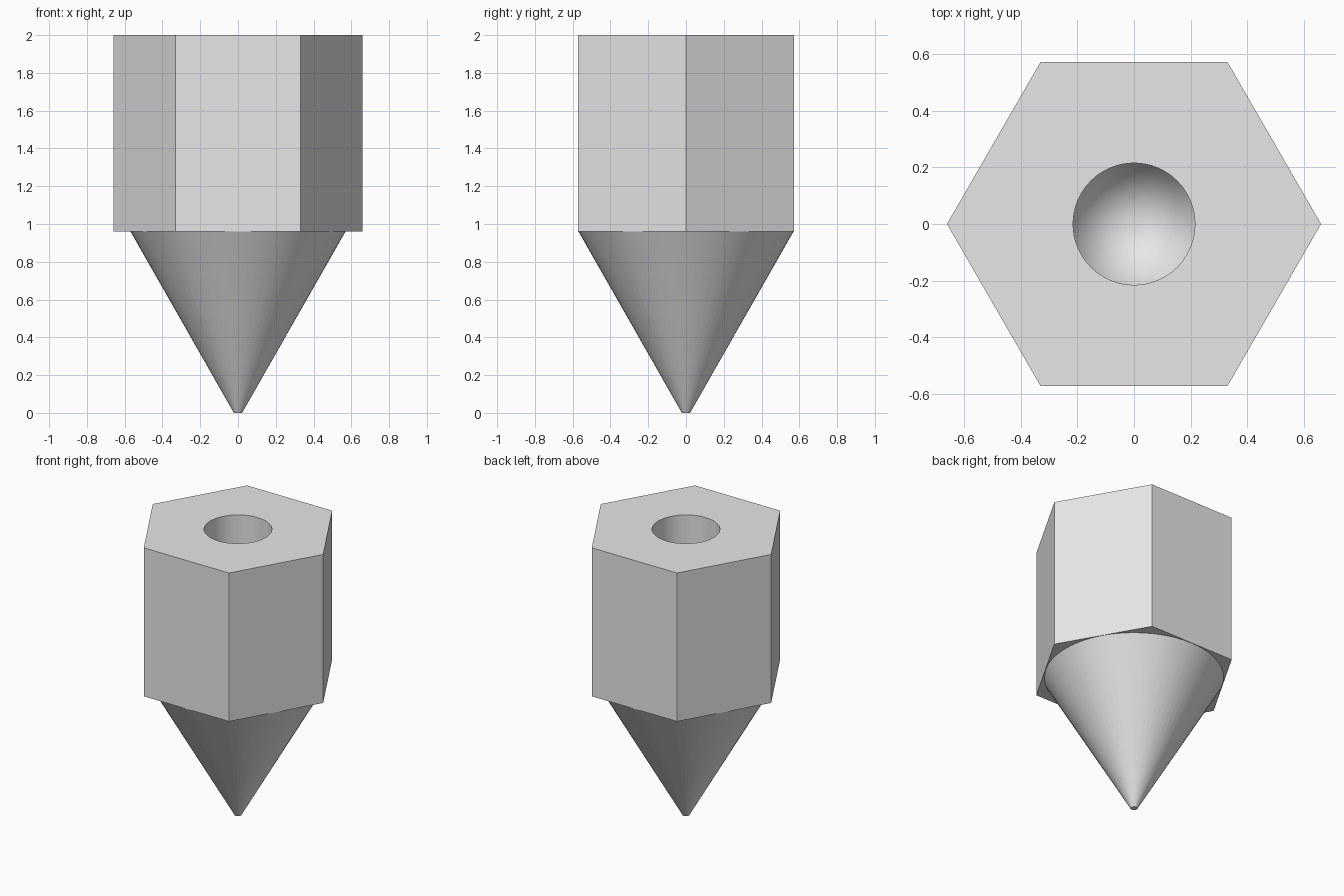
import bpy
import bmesh
from math import cos, sin, pi, radians

if "Cube" in bpy.data.objects:
    bpy.data.objects.remove(bpy.data.objects["Cube"])

HEX_RADIUS = 0.66
CONE_RADIUS = 0.569
TIP_RADIUS = 0.022
BORE_RADIUS = 0.215
SHOULDER_Z, TOP_Z = 0.96, 2.0
BORE_CONE_Z, BORE_END_Z = 0.45, 0.08
SIDES = 64

metal = bpy.data.materials.new("light grey metal")
metal.use_nodes = True
metal.diffuse_color = (0.8, 0.8, 0.8, 1)
metal.node_tree.nodes["Principled BSDF"].inputs["Base Color"].default_value = metal.diffuse_color

bm = bmesh.new()


def ring(sides, radius, z):
    """Closed loop of edges around the z axis."""
    verts = [bm.verts.new((radius * cos(2 * pi * i / sides),
                           radius * sin(2 * pi * i / sides), z)) for i in range(sides)]
    edges = [bm.edges.new((verts[i - 1], verts[i])) for i in range(sides)]
    return verts, edges


def wall(a, b):
    """Quads between two loops with the same number of sides."""
    for i in range(len(a[0])):
        bm.faces.new((a[0][i - 1], a[0][i], b[0][i], b[0][i - 1]))


def annulus(a, b):
    """Flat face between two loops in one plane."""
    bmesh.ops.triangle_fill(bm, edges=a[1] + b[1], use_beauty=True)


# Outer cone with its small flat tip
tip = ring(SIDES, TIP_RADIUS, 0)
cone_top = ring(SIDES, CONE_RADIUS, SHOULDER_Z)
bm.faces.new(tip[0])
wall(tip, cone_top)

# Hexagonal body with flat shoulder
hex_low = ring(6, HEX_RADIUS, SHOULDER_Z)
hex_top = ring(6, HEX_RADIUS, TOP_Z)
annulus(cone_top, hex_low)
wall(hex_low, hex_top)

# Blind bore ending in a point
bore_top = ring(SIDES, BORE_RADIUS, TOP_Z)
bore_low = ring(SIDES, BORE_RADIUS, BORE_CONE_Z)
annulus(hex_top, bore_top)
wall(bore_top, bore_low)
apex = bm.verts.new((0, 0, BORE_END_Z))
for i in range(SIDES):
    bm.faces.new((bore_low[0][i - 1], bore_low[0][i], apex))

bmesh.ops.recalc_face_normals(bm, faces=bm.faces)
mesh = bpy.data.meshes.new("hex_nozzle")
bm.to_mesh(mesh)
bm.free()
mesh.materials.append(metal)
nozzle = bpy.data.objects.new("hex_nozzle", mesh)
bpy.context.collection.objects.link(nozzle)

# Smooth cone and bore, crisp hexagon
bpy.ops.object.select_all(action="DESELECT")
nozzle.select_set(True)
bpy.context.view_layer.objects.active = nozzle
bpy.ops.object.shade_smooth_by_angle(angle=radians(25))
